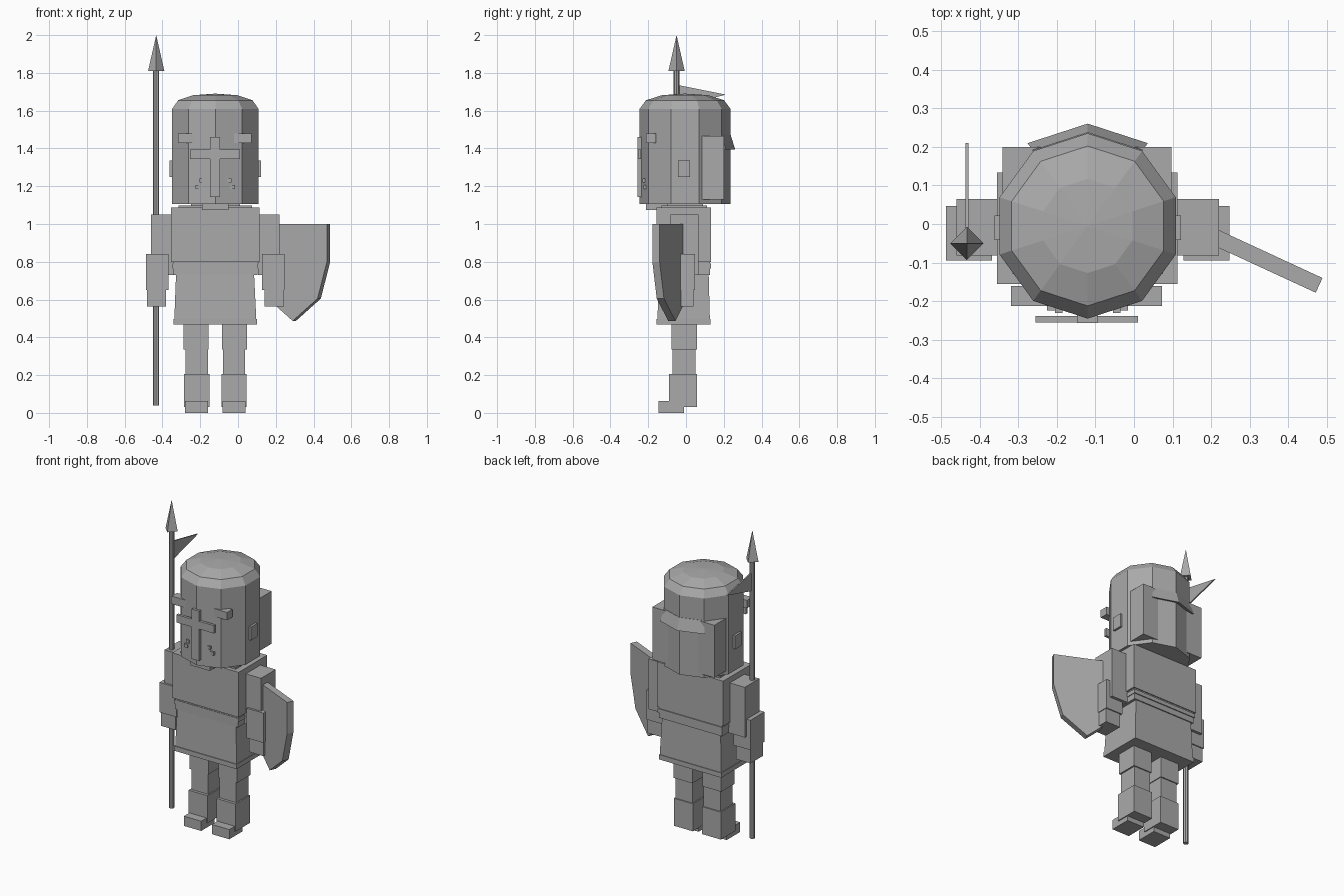
import bpy, bmesh, math
from mathutils import Matrix

if "Cube" in bpy.data.objects:
    bpy.data.objects.remove(bpy.data.objects["Cube"])

grey = bpy.data.materials.new("grey")
grey.diffuse_color = (0.4, 0.4, 0.4, 1)
grey.use_nodes = True
grey.node_tree.nodes["Principled BSDF"].inputs["Base Color"].default_value = grey.diffuse_color
CX = -0.12           # body centre line
HEAD_Y = -0.005      # helmet centre depth


def finish(bm, name):
    bmesh.ops.recalc_face_normals(bm, faces=bm.faces)
    me = bpy.data.meshes.new(name)
    bm.to_mesh(me)
    bm.free()
    me.materials.append(grey)
    ob = bpy.data.objects.new(name, me)
    bpy.context.collection.objects.link(ob)
    return ob


def loft(name, rings):
    """Join equal-length rings of points and cap both ends."""
    bm = bmesh.new()
    vs = [[bm.verts.new(p) for p in r] for r in rings]
    n = len(vs[0])
    for a, b in zip(vs, vs[1:]):
        for i in range(n):
            j = (i + 1) % n
            bm.faces.new((a[i], a[j], b[j], b[i]))
    bm.faces.new(vs[0])
    bm.faces.new(vs[-1])
    return finish(bm, name)


def rect(x0, x1, y0, y1, z):
    return [(x0, y0, z), (x1, y0, z), (x1, y1, z), (x0, y1, z)]


def box(name, x0, x1, y0, y1, z0, z1):
    return loft(name, [rect(x0, x1, y0, y1, z0), rect(x0, x1, y0, y1, z1)])


def pair(name, x0, x1, y0, y1, z0, z1):
    """Box on the left plus its copy mirrored about the centre line."""
    box(name + "_left", x0, x1, y0, y1, z0, z1)
    box(name + "_right", 2 * CX - x1, 2 * CX - x0, y0, y1, z0, z1)


def ring(x, y, r, z, n, start=0.0):
    return [(x + r * math.cos(start + 2 * math.pi * i / n),
             y + r * math.sin(start + 2 * math.pi * i / n), z) for i in range(n)]


def cone(name, x, y, r, z0, z1, n):
    bm = bmesh.new()
    base = [bm.verts.new(p) for p in ring(x, y, r, z0, n)]
    tip = bm.verts.new((x, y, z1))
    bm.faces.new(base)
    for i in range(n):
        bm.faces.new((base[i], base[(i + 1) % n], tip))
    return finish(bm, name)


def slab(name, outline, thick, matrix):
    """Extrude an (x, z) outline evenly about its plane."""
    ob = loft(name, [[(x, s * thick / 2, z) for x, z in outline] for s in (-1, 1)])
    ob.data.transform(matrix)
    return ob


# Helmet: ten-sided barrel with a shallow faceted dome
loft("helmet", [ring(CX, HEAD_Y, r, z, 10, math.pi / 2) for r, z in
                ((0.24, 1.105), (0.24, 1.61), (0.207, 1.655), (0.122, 1.682), (0.004, 1.69))])

# Sloping brim over the back of the helmet
sections = []
for deg in (54, 90, 126):
    c, s = math.cos(math.radians(deg)), math.sin(math.radians(deg))
    sections.append([(CX + r * c, HEAD_Y + r * s, z) for r, z in
                     ((0.235, 1.47), (0.242, 1.47), (0.265, 1.395), (0.235, 1.405))])
loft("helmet_brim", sections)

# Neck guard, ear plates, brow bar
box("neck_guard", -0.34, 0.097, 0.08, 0.2, 1.13, 1.465)
pair("ear_plate", -0.362, -0.33, -0.042, 0.022, 1.25, 1.335)
box("brow_bar", -0.318, 0.072, -0.213, -0.16, 1.43, 1.48)

# Face cross
box("cross_upright", -0.148, -0.095, -0.257, -0.236, 1.143, 1.46)
box("cross_bar", -0.255, 0.01, -0.255, -0.238, 1.345, 1.395)

# Breathing studs and chin piece
pair("lower_stud", -0.225, -0.2, -0.224, -0.19, 1.185, 1.207)
pair("upper_stud", -0.205, -0.185, -0.23, -0.2, 1.22, 1.24)
box("chin_piece", -0.19, -0.05, -0.213, -0.1, 1.075, 1.11)
box("neck", -0.25, 0.01, -0.1, 0.09, 1.05, 1.12)

# Torso
box("collar", -0.315, 0.075, -0.13, 0.11, 1.07, 1.098)
box("chest", -0.355, 0.113, -0.155, 0.133, 0.8, 1.087)
box("waist", -0.343, 0.102, -0.147, 0.127, 0.73, 0.8)
box("belt", -0.347, 0.107, -0.15, 0.133, 0.765, 0.79)
loft("skirt", [rect(-0.338, 0.098, -0.152, 0.127, 0.47), rect(-0.328, 0.085, -0.143, 0.12, 0.735)])
box("skirt_hem", -0.341, 0.1, -0.156, 0.131, 0.467, 0.497)

# Arms
pair("upper_arm", -0.46, -0.345, -0.082, 0.065, 0.73, 1.05)
pair("forearm", -0.487, -0.368, -0.095, 0.047, 0.65, 0.84)
pair("hand", -0.483, -0.38, -0.088, 0.04, 0.562, 0.655)

# Legs
pair("thigh", -0.288, -0.155, -0.077, 0.057, 0.335, 0.48)
pair("knee", -0.278, -0.16, -0.072, 0.05, 0.2, 0.335)
pair("shin", -0.286, -0.152, -0.09, 0.057, 0.03, 0.205)
pair("foot", -0.28, -0.158, -0.145, -0.01, 0.0, 0.062)

# Shield: mirrored half outline, turned outwards
half = [(0.2, 1.0), (0.2, 0.8), (0.145, 0.605)]
outline = half + [(0.0, 0.487)] + [(-x, z) for x, z in reversed(half)]
slab("shield", outline, 0.042,
     Matrix.Translation((0.298, -0.075, 0)) @ Matrix.Rotation(math.radians(-24.8), 4, 'Z'))

# Spear with pennant
SX, SY = -0.433, -0.05
loft("spear_shaft", [ring(SX, SY, 0.016, z, 8) for z in (0.04, 1.82)])
cone("spear_head", SX, SY, 0.043, 1.81, 2.0, 4)
slab("pennant", [(0.0, 1.737), (0.26, 1.685), (0.0, 1.615)], 0.008,
     Matrix.Translation((SX, SY, 0)) @ Matrix.Rotation(math.pi / 2, 4, 'Z'))
